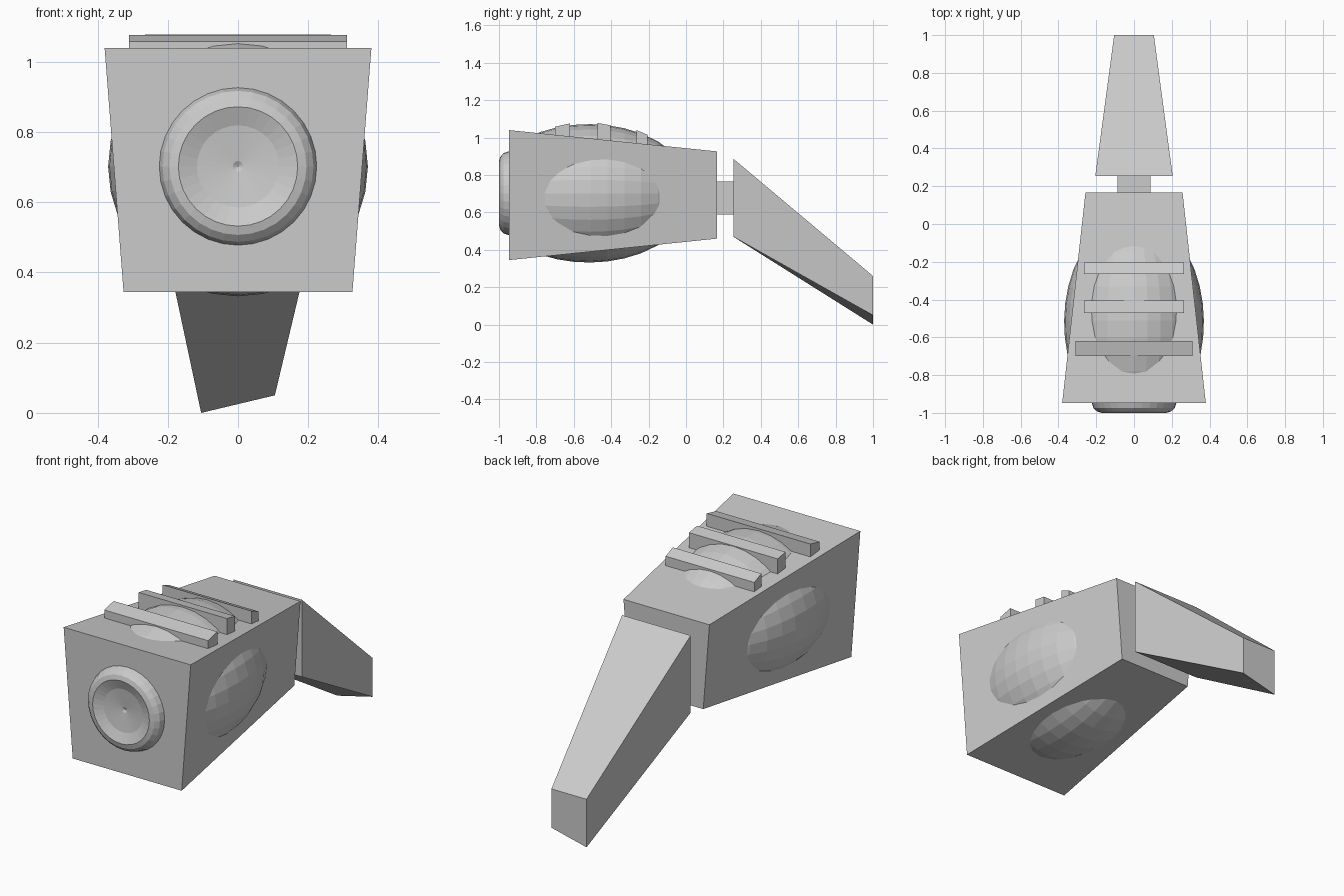
import bpy, bmesh, math

if "Cube" in bpy.data.objects:
    bpy.data.objects.remove(bpy.data.objects["Cube"])


def make_object(name, bm):
    bmesh.ops.recalc_face_normals(bm, faces=bm.faces)
    mesh = bpy.data.meshes.new(name)
    bm.to_mesh(mesh)
    bm.free()
    ob = bpy.data.objects.new(name, mesh)
    bpy.context.collection.objects.link(ob)
    return ob


def tapered_block(name, front, back):
    """Each end is (y, half width bottom, half width top, z bottom, z top)."""
    bm = bmesh.new()
    rings = []
    for y, wb, wt, z0, z1 in (front, back):
        rings.append([bm.verts.new(p) for p in
                      ((-wb, y, z0), (wb, y, z0), (wt, y, z1), (-wt, y, z1))])
    a, b = rings
    bm.faces.new(a)
    bm.faces.new(b[::-1])
    for i in range(4):
        j = (i + 1) % 4
        bm.faces.new((a[i], b[i], b[j], a[j]))
    return make_object(name, bm)


def lathe_y(name, profile, z, sides=32):
    """Spin (radius, y) points round a lengthwise axis."""
    bm = bmesh.new()
    vs = [bm.verts.new((0, y, z + r)) for r, y in profile]
    edges = [bm.edges.new(pair) for pair in zip(vs, vs[1:])]
    bmesh.ops.spin(bm, geom=vs + edges, cent=(0, 0, z), axis=(0, 1, 0),
                   angle=math.tau, steps=sides, use_duplicate=False)
    bmesh.ops.remove_doubles(bm, verts=bm.verts, dist=1e-4)
    return make_object(name, bm)


# Main tapered housing, connecting neck and drooping tail
tapered_block("housing", (-0.947, 0.326, 0.38, 0.345, 1.04),
              (0.167, 0.22, 0.257, 0.46, 0.926))
tapered_block("neck", (0.15, 0.088, 0.088, 0.59, 0.765),
              (0.27, 0.088, 0.088, 0.59, 0.765))
tail = tapered_block("tail", (0.253, 0.205, 0.205, 0.47, 0.887),
                     (1.0, 0.105, 0.105, 0.05, 0.26))
# One lower corner of the tail tip hangs a little lower
for v in tail.data.vertices:
    if v.co.y > 0.9 and v.co.z < 0.1 and v.co.x < 0:
        v.co.z = 0.0

# Round core bulging through the housing, with a dished front end
profile = [(0, -0.96), (0.015, -0.968), (0.117, -0.98), (0.17, -1.0),
           (0.195, -0.993), (0.215, -0.975), (0.225, -0.945)]
for i in range(11):
    y = -0.87 + i * 0.09
    profile.append((0.37 * math.sqrt(max(0, 1 - ((y + 0.52) / 0.56) ** 2)), y))
profile.append((0, 0.04))
lathe_y("round_core", profile, 0.702)

# Three ribs across the top: y front, y back, half width, z front, z back, z base
ribs = [(-0.70, -0.62, 0.31, 1.058, 1.076, 1.0),
        (-0.472, -0.405, 0.265, 1.078, 1.066, 0.975),
        (-0.265, -0.205, 0.265, 1.04, 1.015, 0.955)]
for n, (y0, y1, w, zf, zb, base) in enumerate(ribs, 1):
    tapered_block(f"top_rib_{n}", (y0, w, w, base, zf), (y1, w, w, base, zb))
